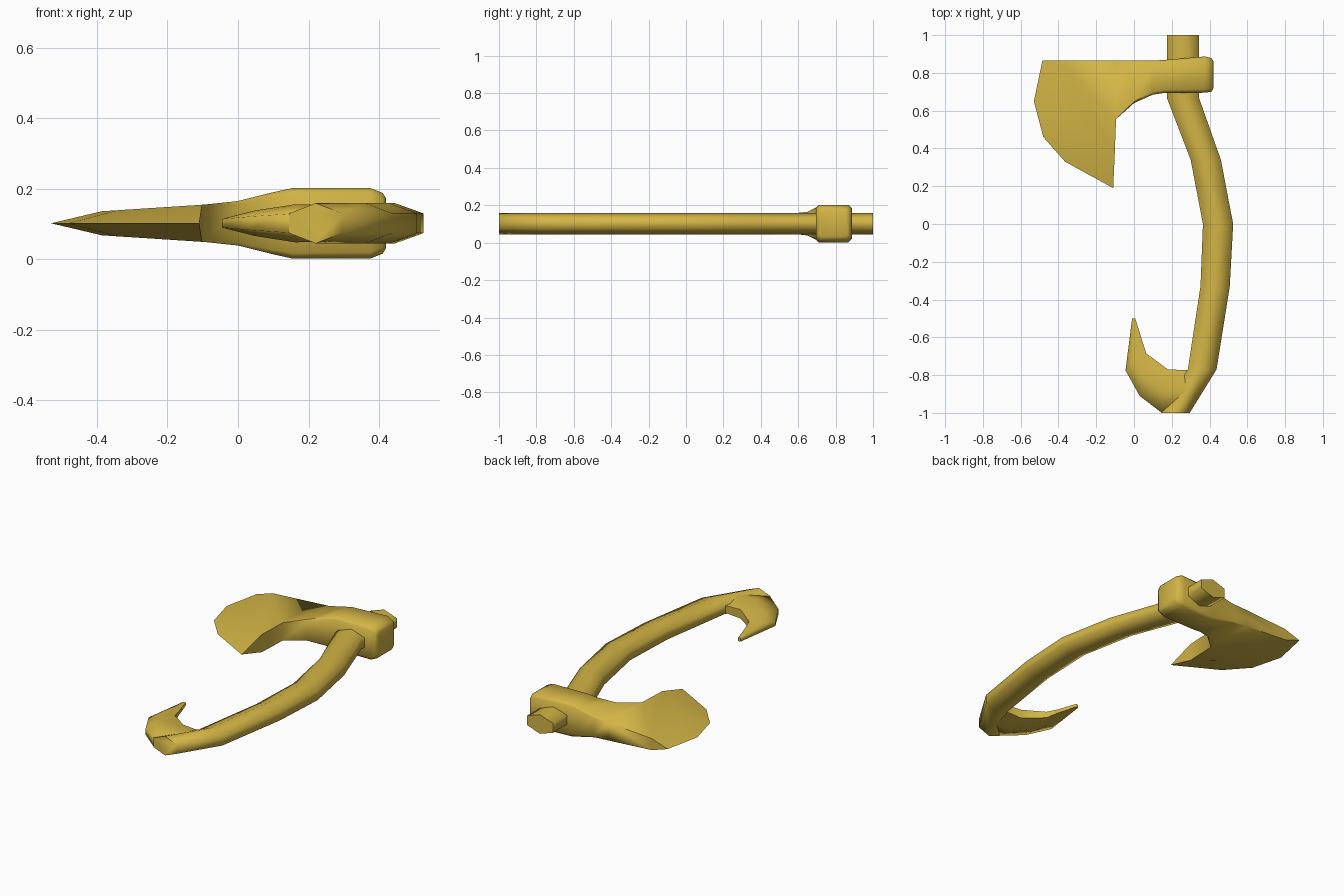
import bpy, bmesh, math

cube = bpy.data.objects.get("Cube")
if cube:
    bpy.data.objects.remove(cube, do_unlink=True)

MID = 0.102  # height of the symmetry plane

gold = bpy.data.materials.new("gold")
gold.use_nodes = True
gold.diffuse_color = (0.65, 0.46, 0.06, 1)
gold.node_tree.nodes["Principled BSDF"].inputs["Base Color"].default_value = gold.diffuse_color


def finish(bm, name, angle):
    """Weld, orient and smooth a mesh, then add it to the scene."""
    bmesh.ops.remove_doubles(bm, verts=bm.verts, dist=0.0005)
    bmesh.ops.recalc_face_normals(bm, faces=bm.faces)
    mesh = bpy.data.meshes.new(name)
    bm.to_mesh(mesh)
    bm.free()
    obj = bpy.data.objects.new(name, mesh)
    bpy.context.collection.objects.link(obj)
    obj.location.z = MID
    mesh.materials.append(gold)
    bpy.ops.object.select_all(action='DESELECT')
    obj.select_set(True)
    bpy.context.view_layer.objects.active = obj
    bpy.ops.object.shade_smooth_by_angle(angle=math.radians(angle))


def loft(bm, sections, cap_end=True):
    """Bridge closed loops of points and cap the ends."""
    loops = [[bm.verts.new(p) for p in s] for s in sections]
    for a, b in zip(loops, loops[1:]):
        for i in range(len(a)):
            j = (i + 1) % len(a)
            bm.faces.new((a[i], a[j], b[j], b[i]))
    bm.faces.new(loops[0])
    if cap_end:
        bm.faces.new(loops[-1])
    return loops


def hexagon(left, right, side, ridge):
    """Six-sided section with a ridge above and below."""
    mx, my = (left[0] + right[0]) / 2, (left[1] + right[1]) / 2
    return [(*left, -side), (*left, side), (mx, my, ridge),
            (*right, side), (*right, -side), (mx, my, -ridge)]


# Curved handle: left x, right x, y
handle = [(0.175, 0.345, 1), (0.175, 0.345, 0.665), (0.30, 0.46, 0.34),
          (0.365, 0.525, 0), (0.352, 0.507, -0.33),
          (0.285, 0.437, -0.77), (0.145, 0.295, -1)]
bm = bmesh.new()
loft(bm, [hexagon((l, y), (r, y), 0.028, 0.057) for l, r, y in handle])
finish(bm, "handle", 75)

# Hook at the handle end: inner point, outer point, side and ridge heights
hook = [((0.32, -0.775), (0.25, -0.99), 0.02, 0.05),
        ((0.18, -0.77), (0.146, -0.999), 0.027, 0.054),
        ((0.065, -0.685), (0.03, -0.91), 0.019, 0.036),
        ((0.044, -0.62), (-0.045, -0.775), 0.012, 0.024),
        ((0.007, -0.5), (-0.01, -0.5), 0.009, 0.011)]
bm = bmesh.new()
loft(bm, [hexagon(*h) for h in hook])
finish(bm, "handle_hook", 75)


# Axe head: socket columns as x, back y, front y, half thickness, chamfer
def column(x, hi, lo, h, c):
    half = [(hi, h - c), (hi - c, h), (lo + c, h), (lo, h - c)]
    return [(x, y, z) for y, z in half] + [(x, y, -z) for y, z in reversed(half)]


columns = [(0.42, 0.863, 0.718, 0.07, 0.012), (0.41, 0.878, 0.7, 0.086, 0.018),
           (0.375, 0.887, 0.695, 0.1, 0.018), (0.155, 0.868, 0.693, 0.1, 0.016),
           (0.1, 0.865, 0.685, 0.088, 0.013), (0, 0.865, 0.64, 0.063, 0.008),
           (-0.095, 0.865, 0.555, 0.053, 0)]
bm = bmesh.new()
loops = loft(bm, [column(*c) for c in columns], cap_end=False)

# Blade: flat cheeks thin out to a ridge, then drop to the cutting edge
ridge = [(-0.38, 0.865), (-0.385, 0.65), (-0.34, 0.54), (-0.26, 0.47), (-0.102, 0.37)]
edge = [(-0.485, 0.865), (-0.53, 0.65), (-0.48, 0.46), (-0.365, 0.33), (-0.11, 0.19)]
edge_verts = [bm.verts.new((x, y, 0)) for x, y in edge]
rims = []
for sign, back, front in ((1, 0, 3), (-1, 7, 4)):
    rim = [bm.verts.new((x, y, sign * (0.053 + 0.065 * (x + 0.095)))) for x, y in ridge]
    rims.append(rim)
    bm.faces.new([loops[-1][back]] + rim + [loops[-1][front]])
    for i in range(len(rim) - 1):
        bm.faces.new((rim[i], rim[i + 1], edge_verts[i + 1], edge_verts[i]))
# Back wall and beard wall of the blade
for end, top, bottom in ((0, 0, 7), (-1, 3, 4)):
    bm.faces.new((loops[-1][top], rims[0][end], rims[1][end], loops[-1][bottom]))
    bm.faces.new((rims[0][end], edge_verts[end], rims[1][end]))
finish(bm, "axe_head", 48)
